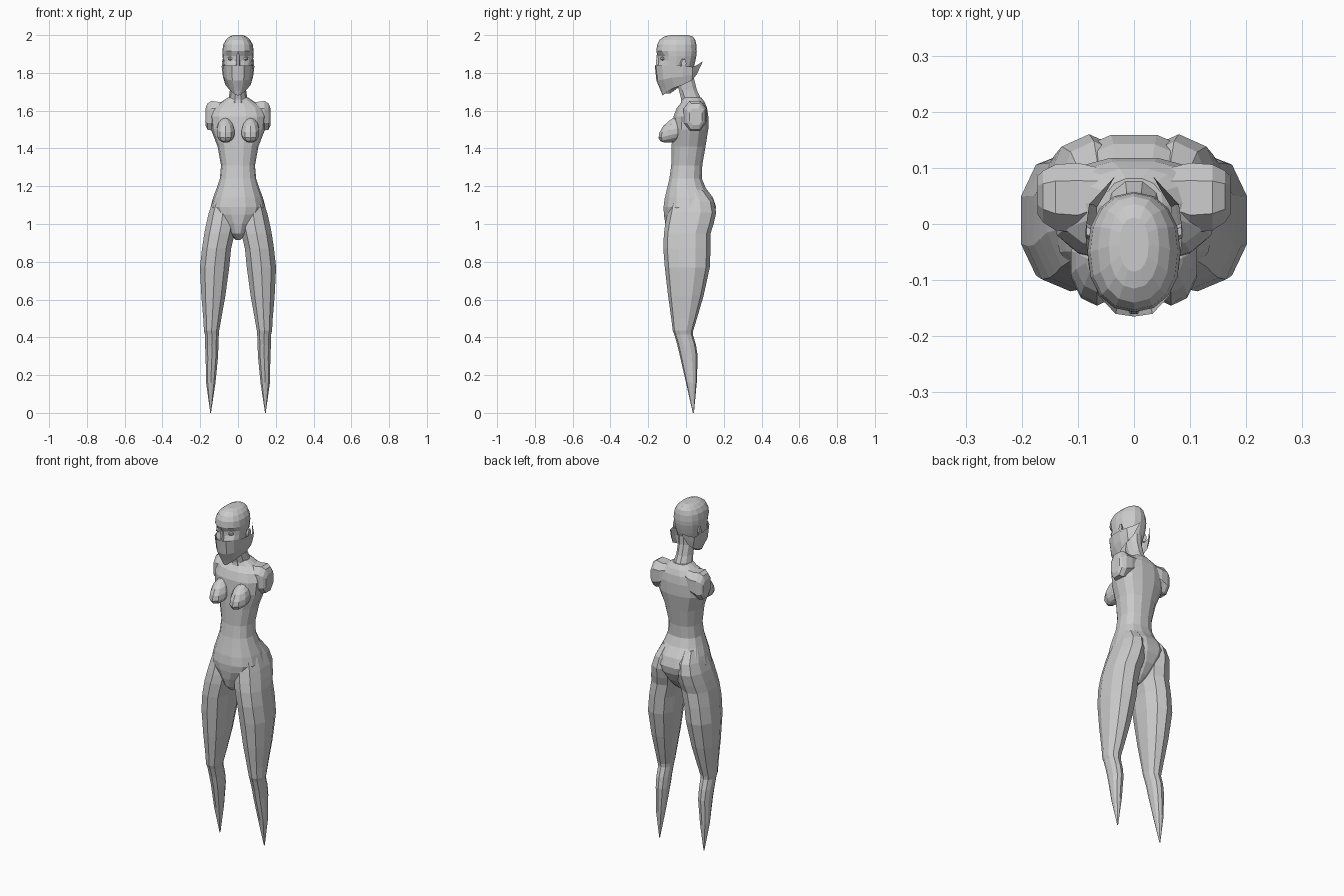
import bpy, bmesh, math
from mathutils import Vector


def make(name, bm, mirror=False, thick=0):
    bmesh.ops.recalc_face_normals(bm, faces=bm.faces)
    me = bpy.data.meshes.new(name)
    bm.to_mesh(me)
    bm.free()
    ob = bpy.data.objects.new(name, me)
    bpy.context.collection.objects.link(ob)
    if thick:
        m = ob.modifiers.new("Thickness", 'SOLIDIFY')
        m.thickness = thick
    if mirror:
        ob.modifiers.new("Mirror", 'MIRROR').use_clip = True
    return ob


def loft(rings, n, power=1.0, phase=0.0, axis='Z'):
    """Rings are (height, u_min, u_max, v_min, v_max) along the axis."""
    bm = bmesh.new()
    loops = []
    for h, u0, u1, v0, v1 in rings:
        loop = []
        for i in range(n):
            a = 2 * math.pi * (i + phase) / n
            c, s = math.cos(a), math.sin(a)
            c = math.copysign(abs(c) ** power, c)
            s = math.copysign(abs(s) ** power, s)
            u = (u0 + u1) / 2 + (u1 - u0) / 2 * c
            v = (v0 + v1) / 2 + (v1 - v0) / 2 * s
            loop.append(bm.verts.new((u, v, h) if axis == 'Z' else (h, u, v)))
        loops.append(loop)
    for a, b in zip(loops, loops[1:]):
        for i in range(n):
            j = (i + 1) % n
            bm.faces.new((a[i], a[j], b[j], b[i]))
    bm.faces.new(loops[0])
    bm.faces.new(loops[-1])
    return bm


def sym(rows):
    return [(z, -w, w, f, b) for z, w, f, b in rows]


# torso: pelvis, waist, chest and shoulder slope (z, half width, front, back)
make("torso", loft(sym([
    (0.915, .012, -.06, .04), (0.95, .045, -.098, .085), (1.0, .08, -.112, .13),
    (1.05, .13, -.12, .155), (1.09, .145, -.122, .162), (1.14, .132, -.115, .145),
    (1.19, .113, -.102, .107), (1.24, .096, -.09, .086), (1.31, .09, -.08, .088),
    (1.41, .108, -.078, .105), (1.50, .143, -.075, .12), (1.57, .15, -.068, .12),
    (1.615, .135, -.05, .113), (1.645, .09, -.025, .1), (1.67, .052, -.018, .082)]),
    14, .85))

# neck
make("neck", loft(sym([
    (1.60, .06, -.035, .095), (1.66, .05, -.028, .083), (1.71, .043, -.04, .06),
    (1.77, .043, -.06, .045), (1.82, .048, -.08, .045)]), 10))

# shoulders with cut-off arm stumps (x, y range, z range)
make("shoulder", loft([
    (.05, .01, .10, 1.55, 1.655), (.10, -.02, .113, 1.51, 1.65),
    (.14, -.015, .11, 1.49, 1.657), (.162, .0, .098, 1.495, 1.643),
    (.172, .015, .088, 1.52, 1.615)], 8, .8, .5, 'X'), True)

# breasts
bm = bmesh.new()
bmesh.ops.create_uvsphere(bm, u_segments=10, v_segments=7, radius=1)
for v in bm.verts:
    x, y, z = v.co
    v.co = (.066 + .05 * x, -.07 + .075 * y - .012 * z * (y < 0) * -1,
            1.485 + (.075 if z > 0 else .052) * z + .018 * y)
make("breast", bm, True)

# legs from hip to pointed ankle (z, inner x, outer x, front, back)
make("leg", loft([
    (0.0, .143, .147, .036, .042), (0.16, .118, .17, .0, .057),
    (0.30, .104, .173, -.032, .062), (0.36, .102, .176, -.046, .053),
    (0.415, .1, .177, -.062, .036), (0.435, .098, .182, -.07, .038),
    (0.50, .086, .186, -.078, .058), (0.62, .064, .197, -.095, .093),
    (0.77, .043, .205, -.112, .126), (0.87, .033, .194, -.12, .13),
    (0.95, .014, .182, -.117, .13), (1.0, .004, .172, -.11, .146),
    (1.06, .002, .158, -.098, .16), (1.12, .006, .137, -.085, .148),
    (1.18, .015, .112, -.07, .10)], 10, .88, .5), True)

# head with recessed eye sockets
bm = loft(sym([
    (1.69, .022, -.128, -.085), (1.73, .045, -.14, -.03), (1.79, .064, -.148, .03),
    (1.84, .076, -.153, .044), (1.865, .079, -.152, .05), (1.89, .082, -.152, .055),
    (1.915, .083, -.157, .057), (1.95, .078, -.153, .055), (1.975, .064, -.14, .049),
    (1.992, .045, -.115, .036), (2.0, .026, -.085, .012)]), 16, .9)
for v in bm.verts:
    if 1.86 < v.co.z < 1.9 and .02 < abs(v.co.x) < .07 and v.co.y < -.08:
        v.co.y += .014
make("head", bm)

# eyes
bm = bmesh.new()
bmesh.ops.create_icosphere(bm, subdivisions=1, radius=1)
for v in bm.verts:
    v.co = Vector((.04 + .017 * v.co.x, -.122 + .016 * v.co.y, 1.876 + .012 * v.co.z))
make("eye", bm, True)

# nose bridge
make("nose", loft(sym([
    (1.82, .014, -.163, -.13), (1.85, .011, -.162, -.13), (1.90, .008, -.156, -.13)]), 6))

# small ears
make("ear", loft([
    (.07, -.035, -.005, 1.82, 1.88), (.085, -.025, .002, 1.825, 1.875)], 6, 1, 0, 'X'), True)

# face mask wrapping back to two pointed ends (columns of top, middle, bottom)
cols = [
    ((0, -.165, 1.84), (0, -.157, 1.76), (0, -.123, 1.68)),
    ((.033, -.16, 1.84), (.03, -.15, 1.76), (.014, -.119, 1.684)),
    ((.063, -.128, 1.84), (.058, -.12, 1.765), (.034, -.1, 1.70)),
    ((.08, -.08, 1.84), (.074, -.075, 1.775), (.055, -.06, 1.722)),
    ((.087, -.015, 1.837), (.08, -.015, 1.78), (.067, -.015, 1.737)),
    ((.08, .035, 1.832), (.074, .035, 1.795), (.066, .03, 1.76)),
    ((.055, .062, 1.843), (.052, .06, 1.82), (.05, .056, 1.79)),
    ((.032, .087, 1.86), (.033, .086, 1.855), (.034, .085, 1.85))]
bm = bmesh.new()
grid = [[bm.verts.new(p) for p in c] for c in cols]
for a, b in zip(grid, grid[1:]):
    for k in range(2):
        bm.faces.new((a[k], a[k + 1], b[k + 1], b[k]))
make("face_mask", bm, True)
